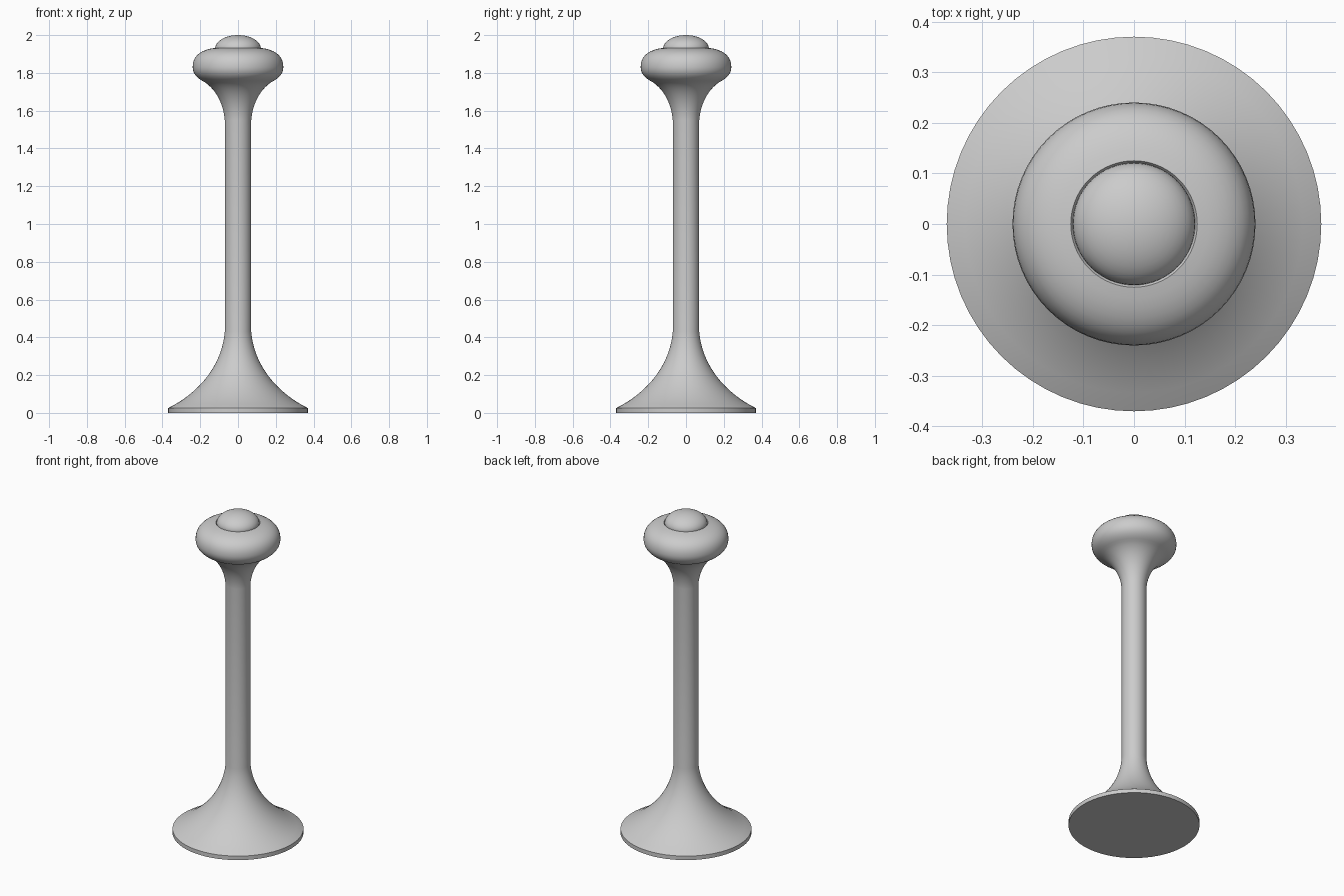
import bpy, bmesh, math
from mathutils import Vector
from mathutils.geometry import interpolate_bezier

if "Cube" in bpy.data.objects:
    bpy.data.objects.remove(bpy.data.objects["Cube"])

SIDES = 64


def curve(a, b, c, d, n):
    pts = interpolate_bezier(*[Vector((p[0], 0, p[1])) for p in (a, b, c, d)], n)
    return [(p.x, p.z) for p in pts]


def lathe(name, profile):
    bm = bmesh.new()
    verts = [bm.verts.new((r, 0, z)) for r, z in profile]
    edges = [bm.edges.new(e) for e in zip(verts, verts[1:])]
    bmesh.ops.spin(bm, geom=verts + edges, cent=(0, 0, 0), axis=(0, 0, 1),
                   angle=math.tau, steps=SIDES, use_merge=False)
    bmesh.ops.remove_doubles(bm, verts=bm.verts[:], dist=1e-4)
    bmesh.ops.recalc_face_normals(bm, faces=bm.faces[:])
    mesh = bpy.data.meshes.new(name)
    bm.to_mesh(mesh)
    bm.free()
    obj = bpy.data.objects.new(name, mesh)
    bpy.context.collection.objects.link(obj)
    bpy.ops.object.select_all(action='DESELECT')
    obj.select_set(True)
    bpy.context.view_layer.objects.active = obj
    bpy.ops.object.shade_smooth_by_angle(angle=math.radians(30))
    return obj


# Flared foot, straight shaft, flared neck and rounded head in one turning
foot = curve((0.367, 0.027), (0.22, 0.10), (0.085, 0.24), (0.07, 0.43), 14)
neck = curve((0.07, 1.55), (0.077, 1.64), (0.12, 1.715), (0.178, 1.752), 10)
head_low = curve((0.178, 1.752), (0.215, 1.77), (0.24, 1.795), (0.24, 1.83), 8)
head_top = curve((0.24, 1.83), (0.24, 1.893), (0.195, 1.922), (0.125, 1.932), 10)
lathe("turned_pillar", [(0, 0), (0.37, 0), (0.37, 0.025)] + foot + neck
      + head_low[1:] + head_top[1:] + [(0.12, 1.925), (0, 1.925)])

# Small domed knob on top
knob = [(0.121 * math.cos(t), 1.929 + 0.071 * math.sin(t))
        for t in (i * math.pi / 20 for i in range(10))]
lathe("top_knob", [(0.119, 1.922)] + knob + [(0, 2.0)])
